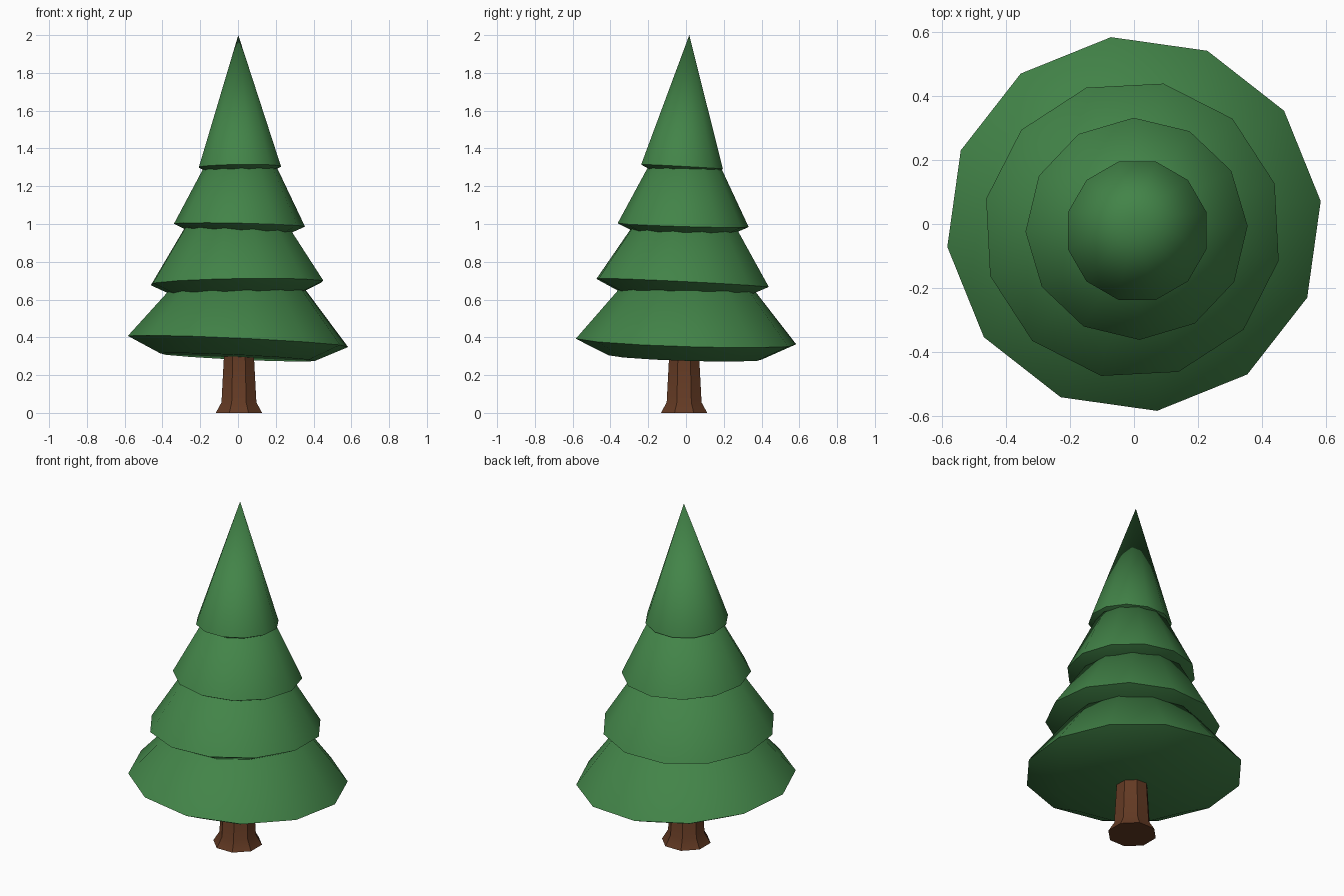
import bpy, bmesh
from math import cos, sin, pi, radians
from mathutils import Vector

if "Cube" in bpy.data.objects:
    bpy.data.objects.remove(bpy.data.objects["Cube"])


def material(name, color):
    m = bpy.data.materials.new(name)
    m.diffuse_color = (*color, 1)
    m.use_nodes = True
    m.node_tree.nodes["Principled BSDF"].inputs["Base Color"].default_value = m.diffuse_color
    return m


def lathe(name, profile, sides, start, mat):
    """Closed n-gon lathe from (radius, z) pairs; a zero radius makes an apex."""
    bm = bmesh.new()
    prev = None
    for r, z in profile:
        if r == 0:
            tip = bm.verts.new((0, 0, z))
            for i in range(sides):
                bm.faces.new((prev[i], prev[(i + 1) % sides], tip))
            prev = None
            break
        angles = [radians(start) + 2 * pi * i / sides for i in range(sides)]
        ring = [bm.verts.new((r * cos(a), r * sin(a), z)) for a in angles]
        if prev is None:
            bm.faces.new(ring[::-1])
        else:
            for i in range(sides):
                j = (i + 1) % sides
                bm.faces.new((prev[i], prev[j], ring[j], ring[i]))
        prev = ring
    if prev:
        bm.faces.new(prev)
    me = bpy.data.meshes.new(name)
    bm.to_mesh(me)
    bm.free()
    me.materials.append(mat)
    ob = bpy.data.objects.new(name, me)
    bpy.context.collection.objects.link(ob)
    bpy.ops.object.select_all(action='DESELECT')
    bpy.context.view_layer.objects.active = ob
    ob.select_set(True)
    bpy.ops.object.shade_smooth_by_angle(angle=radians(30))
    return ob


green = material("needles", (0.055, 0.23, 0.065))
brown = material("bark", (0.125, 0.042, 0.017))

# Octagonal trunk with flared foot
trunk = lathe("trunk", [(0.133, 0), (0.1, 0.055), (0.086, 0.3), (0.08, 0.5)], 8, 22.5, brown)
trunk.location = (0.005, -0.01, 0)

# Tilted foliage tiers: rim centre, rim radius, height, start angle, slope in x and y
tiers = [
    ((0, 0, 0.378), 0.588, 0.71, 7, -0.047, -0.031),
    ((-0.005, -0.018, 0.688), 0.467, 0.74, 18, 0.017, -0.05),
    ((0.008, -0.015, 0.994), 0.347, 0.69, 1.5, -0.022, -0.03),
    ((0.01, -0.021, 1.303), 0.224, 0.698, 15, 0.012, -0.055),
]
for k, (centre, r, h, start, sx, sy) in enumerate(tiers, 1):
    tier = lathe(f"foliage_tier_{k}", [(0.7 * r, -0.142 * r), (r, 0), (0, h)], 12, start, green)
    tier.location = centre
    tier.rotation_mode = 'QUATERNION'
    tier.rotation_quaternion = Vector((0, 0, 1)).rotation_difference(Vector((-sx, -sy, 1)))
